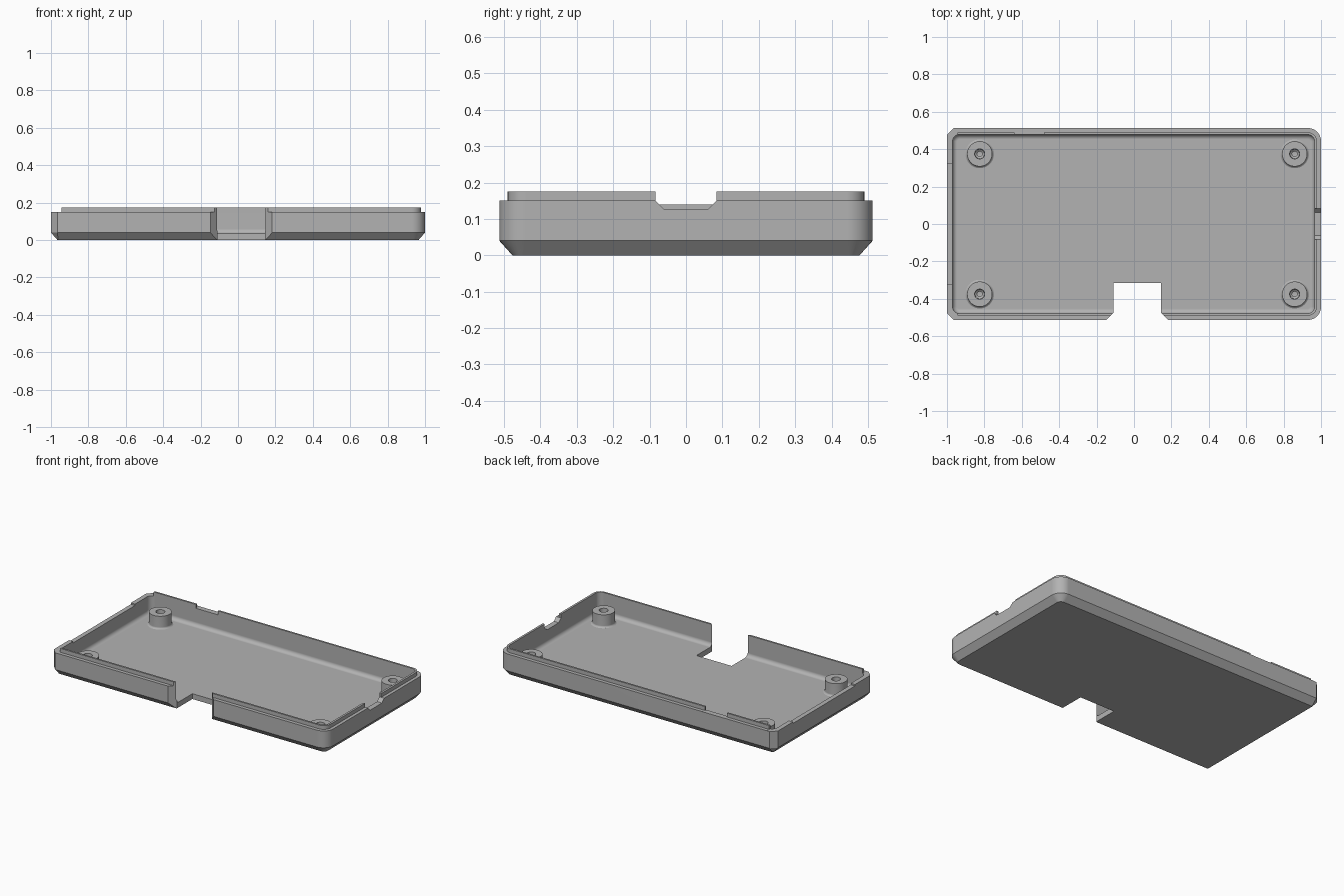
import bpy, bmesh, math

cube = bpy.data.objects.get("Cube")
if cube:
    bpy.data.objects.remove(cube, do_unlink=True)

# Single plain grey plastic
grey = bpy.data.materials.new("grey plastic")
grey.use_nodes = True
GREY = (0.45, 0.45, 0.45, 1)
grey.diffuse_color = GREY
grey.node_tree.nodes["Principled BSDF"].inputs["Base Color"].default_value = GREY

STEPS = 8          # segments per corner
RIM, TOP, FLOOR = 0.15, 0.175, 0.035


def make_object(name, bm):
    bmesh.ops.recalc_face_normals(bm, faces=bm.faces)
    mesh = bpy.data.meshes.new(name)
    bm.to_mesh(mesh)
    bm.free()
    mesh.materials.append(grey)
    obj = bpy.data.objects.new(name, mesh)
    bpy.context.collection.objects.link(obj)
    return obj


def activate(obj):
    bpy.ops.object.select_all(action='DESELECT')
    obj.select_set(True)
    bpy.context.view_layer.objects.active = obj


def smooth(obj):
    activate(obj)
    bpy.ops.object.shade_smooth_by_angle(angle=math.radians(30))
    mod = obj.modifiers.new("even shading", 'WEIGHTED_NORMAL')
    mod.keep_sharp = True


def ring(x0, x1, y, r_right, r_left, chamfer_left):
    """Rectangle outline: rounded right corners, rounded or chamfered left ones."""
    pts = []
    for sx, sy, start in ((1, 1, 0), (-1, 1, 90), (-1, -1, 180), (1, -1, 270)):
        r = r_right if sx > 0 else r_left
        cx = x1 - r if sx > 0 else x0 + r
        cy = sy * (y - r)
        a0, a1 = math.radians(start), math.radians(start + 90)
        for i in range(STEPS + 1):
            t = i / STEPS
            if sx < 0 and chamfer_left:
                c = (1 - t) * math.cos(a0) + t * math.cos(a1)
                s = (1 - t) * math.sin(a0) + t * math.sin(a1)
            else:
                a = a0 + t * (a1 - a0)
                c, s = math.cos(a), math.sin(a)
            pts.append((cx + r * c, cy + r * s))
    return pts


def loft(name, sections):
    bm = bmesh.new()
    loops = [[bm.verts.new((x, y, z)) for x, y in pts] for pts, z in sections]
    n = len(loops[0])
    for a, b in zip(loops, loops[1:]):
        for i in range(n):
            j = (i + 1) % n
            bm.faces.new((a[i], a[j], b[j], b[i]))
    bm.faces.new(loops[0])
    bm.faces.new(loops[-1])
    return make_object(name, bm)


# Tray shell: outside, stepped lip, inside wall, floor fillet
outer = ring(-1, 1, 0.513, 0.07, 0.035, True)
lip = ring(-0.985, 0.979, 0.49, 0.05, 0.03, True)
inner = ring(-0.97, 0.965, 0.478, 0.036, 0.036, False)
sections = [
    (ring(-0.965, 0.965, 0.477, 0.03, 0.003, True), 0),
    (outer, 0.04), (outer, RIM), (lip, RIM), (lip, TOP), (inner, TOP),
]
FILLET = 0.025
for i in range(7):
    a = math.radians(15 * i)
    d = FILLET * (1 - math.cos(a))
    z = FLOOR + FILLET * (1 - math.sin(a))
    sections.append((ring(-0.97 + d, 0.965 - d, 0.478 - d,
                          0.036 - d, 0.036 - d, False), z))
tray = loft("tray_shell", sections)


def cut(points, lo, hi, axis='Z'):
    """Cut the tray with a polygon pulled along Z (points x, y) or X (points y, z)."""
    secs = []
    bm = bmesh.new()
    for h in (lo, hi):
        secs.append([bm.verts.new((p, q, h) if axis == 'Z' else (h, p, q))
                     for p, q in points])
    n = len(points)
    for i in range(n):
        j = (i + 1) % n
        bm.faces.new((secs[0][i], secs[0][j], secs[1][j], secs[1][i]))
    bm.faces.new(secs[0])
    bm.faces.new(secs[1])
    cutter = make_object("cutter", bm)
    cutter.hide_render = True
    mod = tray.modifiers.new("cut", 'BOOLEAN')
    mod.operation, mod.solver, mod.object = 'DIFFERENCE', 'EXACT', cutter
    activate(tray)
    bpy.ops.object.modifier_apply(modifier=mod.name)
    bpy.data.objects.remove(cutter, do_unlink=True)


def box(x0, x1, y0, y1):
    return [(x0, y0), (x1, y0), (x1, y1), (x0, y1)]


# Lip removed along the left end, with a lower middle stretch
cut(box(-1.1, -0.945, -0.6, 0.6), RIM - 0.0005, 0.3)
cut(box(-1.1, -0.9, -0.32, 0.32), 0.14, 0.3)
# Gap in the back lip
cut(box(-0.64, -0.48, 0.44, 0.6), RIM - 0.0005, 0.3)
# Front opening with bevelled outer corners
cut([(-0.11, -0.315), (-0.11, -0.475), (-0.21, -0.575),
     (0.245, -0.575), (0.145, -0.475), (0.145, -0.315)], -0.1, 0.3)
# Tapered cable notch in the right end
cut([(-0.084, 0.3), (-0.084, 0.15), (-0.061, 0.127),
     (0.061, 0.127), (0.084, 0.15), (0.084, 0.3)], 0.9, 1.1, 'X')
smooth(tray)

# Screw posts with filleted foot and blind hole
POST = [(0.079, 0.034), (0.0735, 0.0365), (0.069, 0.041), (0.067, 0.047),
        (0.067, 0.118), (0.027, 0.118), (0.025, 0.075), (0.0135, 0.065),
        (0.0135, 0.05), (0.0, 0.048)]


def post(name, x, y):
    bm = bmesh.new()
    vs = [bm.verts.new((r, 0, z)) for r, z in POST]
    es = [bm.edges.new(p) for p in zip(vs, vs[1:])]
    bmesh.ops.spin(bm, geom=vs + es, cent=(0, 0, 0), axis=(0, 0, 1),
                   angle=math.tau, steps=40)
    bmesh.ops.remove_doubles(bm, verts=bm.verts, dist=0.0002)
    # close the foot
    bmesh.ops.holes_fill(bm, edges=[e for e in bm.edges if e.is_boundary])
    obj = make_object(name, bm)
    obj.location = (x, y, 0)
    smooth(obj)


for side, x in (("right", -0.825), ("left", 0.859)):
    for end, y in (("front", -0.375), ("back", 0.375)):
        post(f"screw_post_{end}_{side}", x, y)
